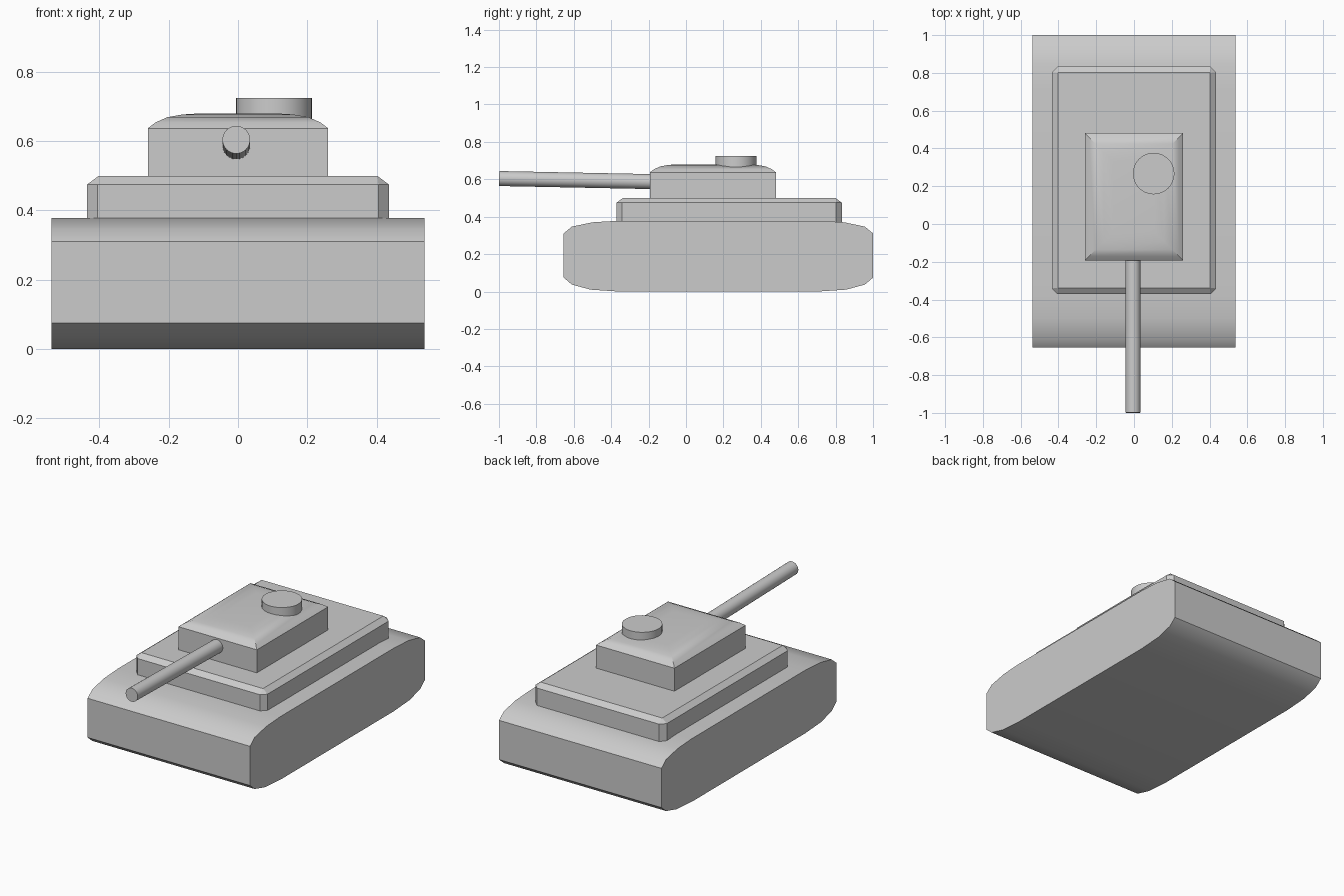
import bpy, bmesh, math
from mathutils import Vector

if "Cube" in bpy.data.objects:
    bpy.data.objects.remove(bpy.data.objects["Cube"])


def finish(name, bm, smooth=None):
    bmesh.ops.recalc_face_normals(bm, faces=bm.faces)
    mesh = bpy.data.meshes.new(name)
    bm.to_mesh(mesh)
    bm.free()
    obj = bpy.data.objects.new(name, mesh)
    bpy.context.collection.objects.link(obj)
    if smooth:
        bpy.ops.object.select_all(action='DESELECT')
        obj.select_set(True)
        bpy.context.view_layer.objects.active = obj
        bpy.ops.object.shade_smooth_by_angle(angle=math.radians(smooth))
    return obj


def loft(name, rings, smooth=None):
    """Skin a list of matching closed rings and cap both ends."""
    bm = bmesh.new()
    loops = [[bm.verts.new(p) for p in ring] for ring in rings]
    n = len(loops[0])
    for a, b in zip(loops, loops[1:]):
        for i in range(n):
            j = (i + 1) % n
            bm.faces.new((a[i], a[j], b[j], b[i]))
    bm.faces.new(loops[0])
    bm.faces.new(loops[-1])
    return finish(name, bm, smooth)


def rod(name, start, end, radius, sides):
    start, end = Vector(start), Vector(end)
    axis = end - start
    bpy.ops.mesh.primitive_cylinder_add(
        vertices=sides, radius=radius, depth=axis.length,
        location=(start + end) / 2, rotation=axis.to_track_quat('Z', 'Y').to_euler())
    obj = bpy.context.object
    obj.name = name
    bpy.ops.object.shade_smooth_by_angle(angle=math.radians(30))
    return obj


# Hull: rounded side profile (y, z), mirrored front to back, swept across x
HULL_MID, HULL_W = 0.173, 0.538
front = [(-0.36, 0.0), (-0.51, 0.01), (-0.61, 0.037), (-0.655, 0.075),
         (-0.655, 0.31), (-0.61, 0.347), (-0.50, 0.37), (-0.37, 0.378)]
profile = front + [(2 * HULL_MID - y, z) for y, z in reversed(front)]
loft("hull", [[(x, y, z) for y, z in profile] for x in (-HULL_W, HULL_W)], 35)

# Upper deck: chamfered slab
DECK_Y, CUT = 0.231, 0.03


def deck_ring(hx, hy, c, z):
    pts = [(hx, hy - c), (hx - c, hy), (c - hx, hy), (-hx, hy - c),
           (-hx, c - hy), (c - hx, -hy), (hx - c, -hy), (hx, c - hy)]
    return [(x, DECK_Y + y, z) for x, y in pts]


loft("upper_deck", [deck_ring(0.435, 0.602, CUT, 0.37),
                    deck_ring(0.435, 0.602, CUT, 0.475),
                    deck_ring(0.403, 0.570, 0.001, 0.499)])

# Turret: rectangular rings curving inward to a flat roof
TURRET_Y = 0.144
rings = []
for inset, z in ((0, 0.495), (0, 0.637), (0.022, 0.654), (0.056, 0.669),
                 (0.10, 0.677), (0.15, 0.68)):
    hx, hy = 0.26 - inset, 0.337 - inset
    rings.append([(sx * hx, TURRET_Y + sy * hy, z)
                  for sx, sy in ((1, 1), (-1, 1), (-1, -1), (1, -1))])
loft("turret", rings, 30)

# Slightly raised gun barrel and the roof hatch
rod("gun_barrel", (-0.005, -0.15, 0.587), (-0.005, -0.999, 0.604), 0.04, 24)
rod("hatch", (0.104, 0.267, 0.65), (0.104, 0.267, 0.724), 0.11, 32)
